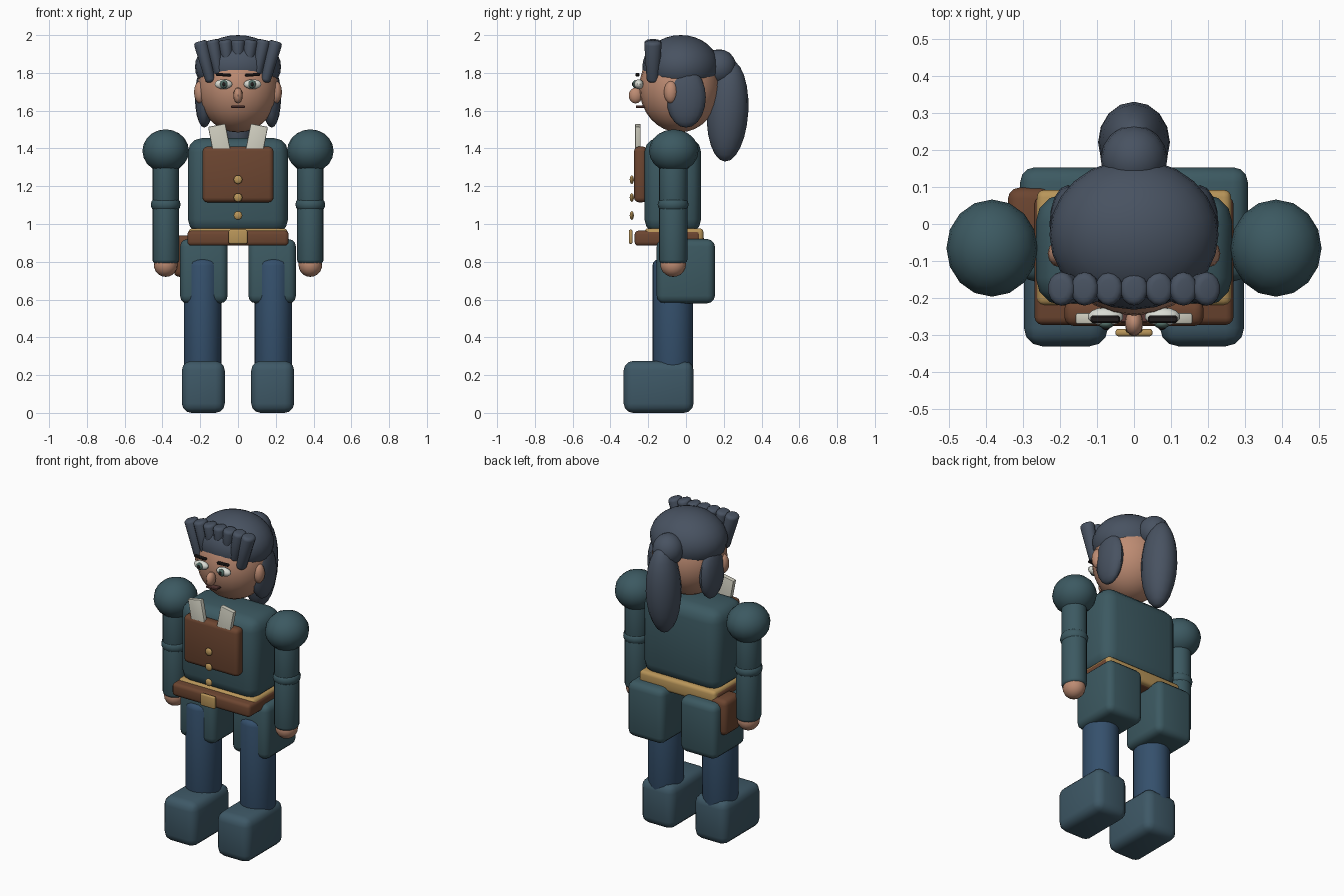
import bpy, bmesh
from math import radians, atan2
from mathutils import Matrix, Vector

if "Cube" in bpy.data.objects:
    bpy.data.objects.remove(bpy.data.objects["Cube"])

COLORS = {
    "teal": (0.045, 0.10, 0.12), "boot": (0.048, 0.098, 0.133), "trouser": (0.035, 0.08, 0.15),
    "skin": (0.51, 0.26, 0.17), "brown": (0.15, 0.06, 0.03), "gold": (0.48, 0.30, 0.10),
    "ivory": (0.61, 0.60, 0.51), "hair": (0.065, 0.085, 0.12), "dark": (0.015, 0.012, 0.012),
    "white": (0.70, 0.72, 0.66), "iris": (0.08, 0.15, 0.13), "lip": (0.10, 0.04, 0.035),
}
MATS = {}
for key, rgb in COLORS.items():
    MATS[key] = bpy.data.materials.new(key)
    MATS[key].diffuse_color = (*rgb, 1)


def finish(bm, name, mat, loc, rot=None):
    mesh = bpy.data.meshes.new(name)
    bm.to_mesh(mesh)
    bm.free()
    mesh.materials.append(MATS[mat])
    ob = bpy.data.objects.new(name, mesh)
    ob.location = loc
    if rot:
        ob.rotation_euler = rot
    bpy.context.collection.objects.link(ob)
    bpy.ops.object.select_all(action='DESELECT')
    bpy.context.view_layer.objects.active = ob
    ob.select_set(True)
    bpy.ops.object.shade_smooth_by_angle(angle=radians(40))
    return ob


def box(name, mat, x, y, z, bevel=0.02, rot=None, segs=3):
    """Rounded box from (min, max) ranges."""
    bm = bmesh.new()
    bmesh.ops.create_cube(bm, size=1)
    bmesh.ops.scale(bm, vec=[b - a for a, b in (x, y, z)], verts=bm.verts)
    if bevel:
        bmesh.ops.bevel(bm, geom=bm.edges[:], offset=bevel, segments=segs, profile=0.5, affect='EDGES')
    return finish(bm, name, mat, [(a + b) / 2 for a, b in (x, y, z)], rot)


def ball(name, mat, loc, radii, u=16, v=10, rot=None):
    bm = bmesh.new()
    bmesh.ops.create_uvsphere(bm, u_segments=u, v_segments=v, radius=1)
    bmesh.ops.scale(bm, vec=radii, verts=bm.verts)
    return finish(bm, name, mat, loc, rot)


def post(name, mat, bottom, top, r_bottom, r_top, y_scale=1.0, bevel=0.02, sides=20):
    """Round-ended cylinder between two points in an xz plane."""
    bottom, top = Vector(bottom), Vector(top)
    d = top - bottom
    bm = bmesh.new()
    bmesh.ops.create_cone(bm, cap_ends=True, segments=sides, radius1=r_bottom, radius2=r_top, depth=d.length)
    rims = [e for e in bm.edges if abs(e.verts[0].co.z - e.verts[1].co.z) < 1e-5]
    bmesh.ops.bevel(bm, geom=rims, offset=bevel, segments=3, profile=0.5, affect='EDGES')
    bmesh.ops.scale(bm, vec=(1, y_scale, 1), verts=bm.verts)
    return finish(bm, name, mat, (bottom + top) / 2, (0, atan2(d.x, d.z), 0))


def span(s, a, b):
    return (a, b) if s > 0 else (-b, -a)


# Torso, chest panel, belt
box("torso", "teal", (-0.265, 0.265), (-0.22, 0.08), (0.95, 1.455), 0.075)
box("chest_panel", "brown", (-0.188, 0.188), (-0.275, -0.205), (1.115, 1.41), 0.025)
box("waist_sash", "gold", (-0.262, 0.262), (-0.22, 0.092), (0.89, 0.977), 0.02)
box("belt", "brown", (-0.268, 0.268), (-0.272, 0.075), (0.885, 0.965), 0.02)
box("buckle", "gold", (-0.05, 0.05), (-0.303, -0.283), (0.895, 0.97), 0.008)
box("pouch", "brown", (-0.34, -0.22), (-0.06, 0.098), (0.72, 0.94), 0.03)
for z in (1.235, 1.14, 1.045):
    ball("button", "gold", (0, -0.287, z), (0.023, 0.011, 0.023), 12, 8)

for s, side in ((-1, "left"), (1, "right")):
    # Collar flaps
    box(f"collar_{side}", "ivory", span(s, 0.042, 0.135), (-0.27, -0.24), (1.27, 1.525),
        0.006, (0, radians(11) * s, 0), 2)

    # Legs
    box(f"boot_{side}", "boot", span(s, 0.07, 0.297), (-0.33, 0.04), (0, 0.275), 0.05)
    post(f"leg_{side}", "trouser", (s * 0.187, -0.07, 0.2), (s * 0.187, -0.07, 0.815),
         0.1, 0.1, 1.08, 0.035, 24)
    box(f"hip_block_{side}", "teal", span(s, 0.055, 0.307), (-0.155, 0.153), (0.58, 0.92), 0.04)

    # Arms
    ax, ay = s * 0.383, -0.068
    ball(f"shoulder_{side}", "teal", (ax, ay + 0.003, 1.387), (0.123, 0.131, 0.114))
    post(f"upper_arm_{side}", "teal", (ax, ay, 1.08), (ax, ay, 1.36), 0.07, 0.07, 1.07)
    ball(f"elbow_{side}", "teal", (ax, ay, 1.103), (0.079, 0.082, 0.055))
    post(f"forearm_{side}", "teal", (ax, ay, 0.79), (ax, ay, 1.12), 0.07, 0.07, 1.07)
    ball(f"hand_{side}", "skin", (ax, ay, 0.785), (0.063, 0.068, 0.065))

    # Ears, side locks, eyes, brows
    ball(f"ear_{side}", "skin", (s * 0.2, -0.08, 1.698), (0.033, 0.037, 0.06), 12, 8)
    ball(f"side_lock_{side}", "hair", (s * 0.178, 0, 1.67), (0.05, 0.105, 0.16))
    ball(f"eye_{side}", "white", (s * 0.077, -0.25, 1.74), (0.048, 0.025, 0.026), 14, 8)
    ball(f"iris_{side}", "iris", (s * 0.075, -0.27, 1.74), (0.021, 0.012, 0.022), 12, 8)
    ball(f"pupil_{side}", "dark", (s * 0.075, -0.281, 1.74), (0.01, 0.005, 0.011), 10, 6)
    box(f"brow_{side}", "dark", span(s, 0.038, 0.117), (-0.267, -0.247), (1.782, 1.798),
        0.004, (0, radians(-3) * s, 0), 1)

# Head
ball("head", "skin", (0, -0.035, 1.722), (0.215, 0.212, 0.237), 24, 16)
ball("nose", "skin", (0, -0.267, 1.68), (0.025, 0.036, 0.042), 12, 8)
box("mouth", "lip", (-0.037, 0.037), (-0.266, -0.215), (1.615, 1.627), 0.003, None, 1)

# Hair
ball("hair_cap", "hair", (0, -0.028, 1.832), (0.228, 0.203, 0.168), 24, 16)
FRINGE = [(0, 0, 1.83, 1.975), (0.05, 0.07, 1.82, 1.975), (0.10, 0.137, 1.79, 1.975), (0.143, 0.2, 1.75, 1.968)]
for i, (xb, xt, zb, zt) in enumerate(FRINGE):
    for s in ((1,) if i == 0 else (-1, 1)):
        post("fringe_lock", "hair", (s * xb, -0.175, zb), (s * xt, -0.175, zt), 0.027, 0.039, 1.2, 0.018, 14)
ball("ponytail_root", "hair", (0, 0.175, 1.83), (0.09, 0.092, 0.095))
ball("ponytail", "hair", (0, 0.22, 1.6), (0.097, 0.11, 0.27), 16, 12, (radians(-3), 0, 0))

for m in bpy.data.materials:
    if m.users and not m.is_grease_pencil:
        m.use_nodes = True
        m.node_tree.nodes["Principled BSDF"].inputs["Base Color"].default_value = m.diffuse_color
